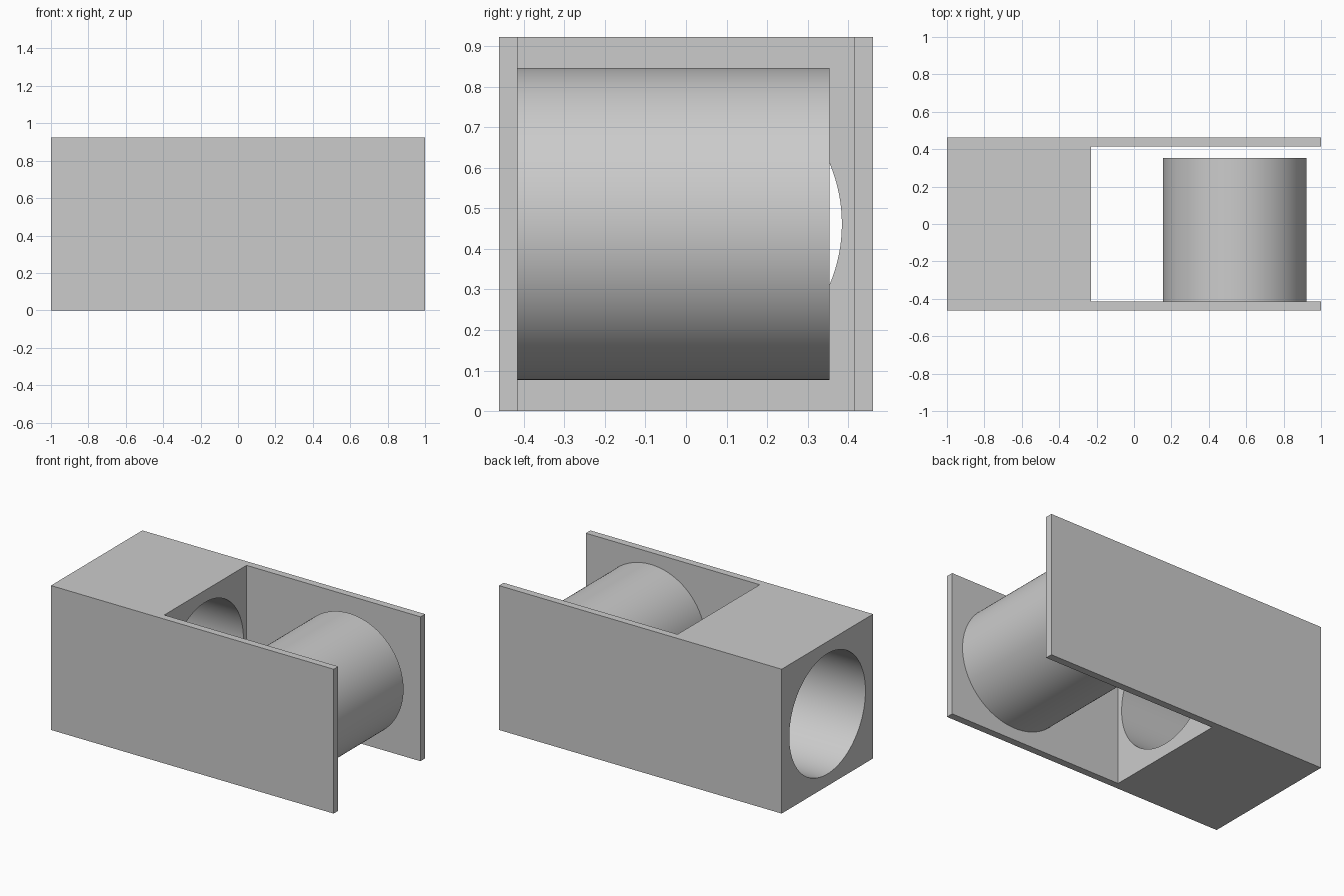
import bpy
import math
from mathutils import Matrix, Vector

cube = bpy.data.objects.get("Cube")
if cube:
    bpy.data.objects.remove(cube, do_unlink=True)

# Proportions
UNIT = 1 / 13
LENGTH, SIDE = 26 * UNIT, 12 * UNIT
MID_Z = SIDE / 2
WALL = 0.6 * UNIT
RADIUS = 5 * UNIT
BLOCK_END = -3 * UNIT
PEG_X = 7 * UNIT

grey = bpy.data.materials.new("plain_grey")
grey.use_nodes = True
colour = (0.6, 0.6, 0.6, 1)
grey.diffuse_color = colour
grey.node_tree.nodes["Principled BSDF"].inputs["Base Color"].default_value = colour


def finish(obj, name):
    obj.name = name
    obj.data.materials.append(grey)
    return obj


def box(name, low, high):
    low, high = Vector(low), Vector(high)
    bpy.ops.mesh.primitive_cube_add(size=1)
    obj = bpy.context.object
    obj.data.transform(Matrix.Translation((low + high) / 2) @ Matrix.Diagonal((high - low).to_4d()))
    return finish(obj, name)


def rod(name, start, end):
    start, end = Vector(start), Vector(end)
    axis = end - start
    bpy.ops.mesh.primitive_cylinder_add(vertices=128, radius=RADIUS, depth=axis.length)
    obj = bpy.context.object
    turn = axis.to_track_quat("Z", "Y").to_matrix().to_4x4()
    obj.data.transform(Matrix.Translation((start + end) / 2) @ turn)
    return finish(obj, name)


def cut(target, cutter):
    cutter.hide_render = True
    mod = target.modifiers.new("cut", "BOOLEAN")
    mod.operation, mod.solver, mod.object = "DIFFERENCE", "EXACT", cutter
    bpy.context.view_layer.objects.active = target
    bpy.ops.object.modifier_apply(modifier=mod.name)
    bpy.data.objects.remove(cutter, do_unlink=True)


def smooth(obj):
    bpy.ops.object.select_all(action="DESELECT")
    obj.select_set(True)
    bpy.context.view_layer.objects.active = obj
    bpy.ops.object.shade_smooth_by_angle(angle=math.radians(30))


# Body: a block with a slot leaving two side walls, and a bore along its length
inner = SIDE / 2 - WALL
body = box("body", (-LENGTH / 2, -SIDE / 2, 0), (LENGTH / 2, SIDE / 2, SIDE))
cut(body, box("slot_cutter", (BLOCK_END, -inner, -1), (2, inner, 2)))
cut(body, rod("bore_cutter", (-2, 0, MID_Z), (0, 0, MID_Z)))
smooth(body)

# Peg: a solid cylinder standing out from the front wall, short of the back wall
peg = rod("peg", (PEG_X, -inner - WALL / 2, MID_Z), (PEG_X, -inner + 10 * UNIT, MID_Z))
smooth(peg)
